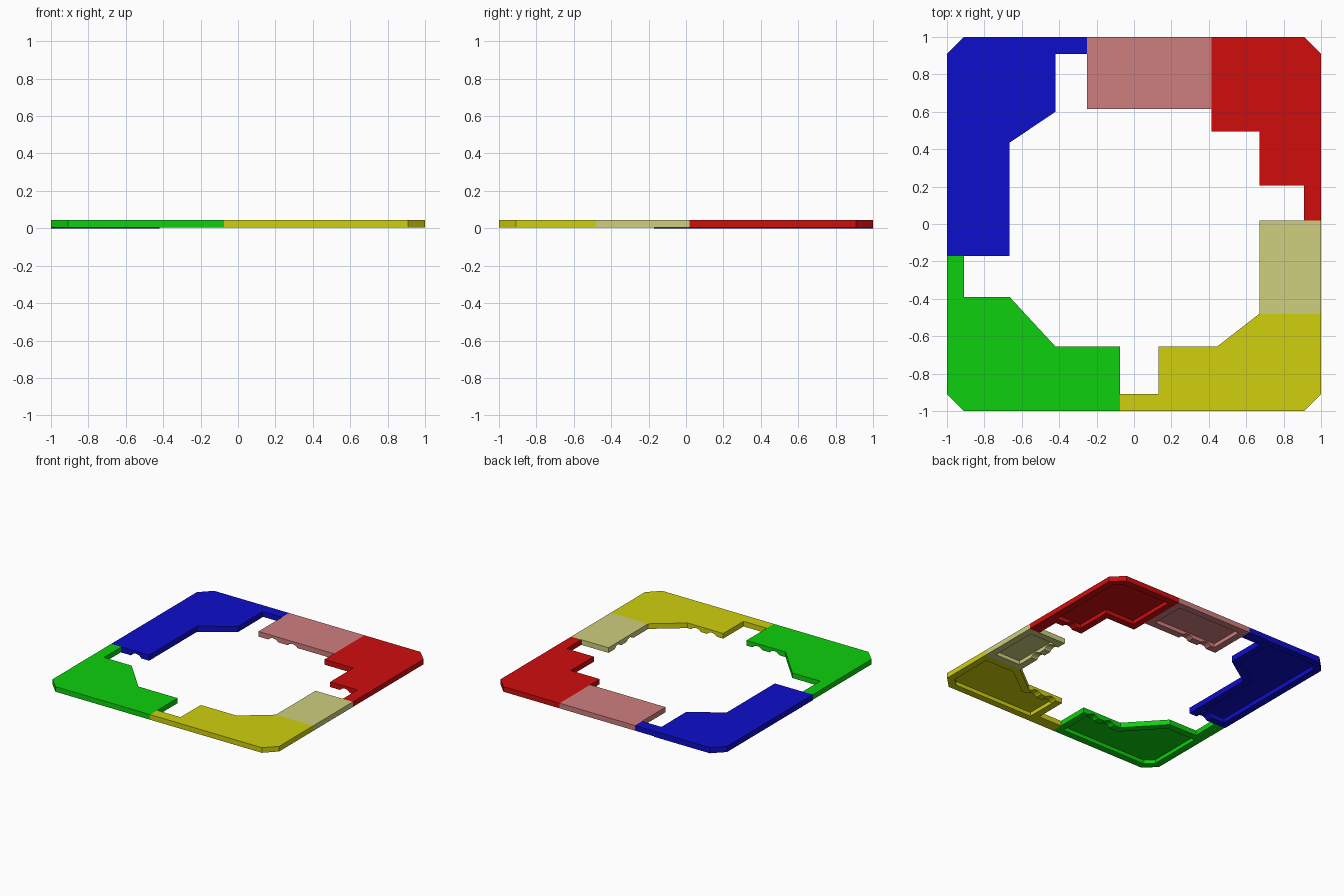
import bpy, bmesh, math
from mathutils import Vector

cube = bpy.data.objects.get("Cube")
if cube:
    bpy.data.objects.remove(cube, do_unlink=True)

TOP, CEILING, RIM = 0.045, 0.034, 0.055
BASE = 0.004


def material(name, rgb):
    m = bpy.data.materials.new(name)
    m.use_nodes = True
    m.diffuse_color = (*rgb, 1)
    m.node_tree.nodes["Principled BSDF"].inputs["Base Color"].default_value = (*rgb, 1)
    return m


blue = material("blue", (0.004, 0.004, 0.6))
green = material("green", (0.004, 0.63, 0.004))
red = material("red", (0.63, 0.004, 0.004))
yellow = material("yellow", (0.63, 0.63, 0.004))
pale_red = material("pale red", (0.62, 0.21, 0.21))
pale_yellow = material("pale yellow", (0.62, 0.62, 0.21))


def finish(name, bm, mat):
    bmesh.ops.recalc_face_normals(bm, faces=bm.faces)
    mesh = bpy.data.meshes.new(name)
    bm.to_mesh(mesh)
    bm.free()
    obj = bpy.data.objects.new(name, mesh)
    bpy.context.collection.objects.link(obj)
    if mat:
        mesh.materials.append(mat)
    return obj


def slab(name, outline, mat, base=BASE, hollow=True):
    """Extruded outline (counterclockwise), optionally hollowed from below."""
    bm = bmesh.new()
    low = [bm.verts.new((x, y, base)) for x, y in outline]
    high = [bm.verts.new((x, y, TOP)) for x, y in outline]
    n = len(low)
    bottom = bm.faces.new(low[::-1])
    bm.faces.new(high)
    for i in range(n):
        j = (i + 1) % n
        bm.faces.new((low[i], low[j], high[j], high[i]))
    if hollow:
        bm.normal_update()
        bmesh.ops.inset_region(bm, faces=[bottom], thickness=RIM, use_even_offset=True)
        # a second ring rises straight up to form the inner wall
        ext = bmesh.ops.extrude_face_region(bm, geom=[bottom])
        for v in ext["geom"]:
            if isinstance(v, bmesh.types.BMVert):
                v.co.z = CEILING
        if bottom.is_valid:
            bmesh.ops.delete(bm, geom=[bottom], context='FACES_ONLY')
    return finish(name, bm, mat)


def box_outline(x0, x1, y0, y1):
    return [(x0, y0), (x1, y0), (x1, y1), (x0, y1)]


def finger_notches(obj, spots, axis):
    """Shallow rounded arches through the lower edge of the inner rim."""
    for x, y in spots:
        bm = bmesh.new()
        bmesh.ops.create_cone(bm, cap_ends=True, segments=20, radius1=0.055,
                              radius2=0.055, depth=0.14)
        direction = Vector((1, 0, 0)) if axis == 'X' else Vector((0, 1, 0))
        turn = Vector((0, 0, 1)).rotation_difference(direction).to_matrix()
        bmesh.ops.rotate(bm, verts=bm.verts, matrix=turn)
        bmesh.ops.translate(bm, verts=bm.verts, vec=(x, y, -0.03))
        cutter = finish("notch_cutter", bm, None)
        cutter.hide_render = True
        cut = obj.modifiers.new("notch", 'BOOLEAN')
        cut.operation, cut.solver, cut.object = 'DIFFERENCE', 'EXACT', cutter
        bpy.context.view_layer.objects.active = obj
        bpy.ops.object.modifier_apply(modifier=cut.name)
        bpy.data.objects.remove(cutter, do_unlink=True)


# Blue corner
blue_corner = slab("blue_corner", [
    (-1, -.17), (-.665, -.17), (-.665, .435), (-.42, .6), (-.42, 1),
    (-.91, 1), (-1, .91)], blue, base=0)
slab("blue_connector", box_outline(-.42, -.25, .91, 1), blue, hollow=False)
finger_notches(blue_corner, [(-.78, -.17)], 'Y')

# Green corner
green_corner = slab("green_corner", [
    (-1, -.91), (-.91, -1), (-.075, -1), (-.075, -.655), (-.42, -.655),
    (-.665, -.39), (-1, -.39)], green)
slab("green_connector", box_outline(-1, -.91, -.39, -.17), green, hollow=False)
finger_notches(green_corner, [(-.17, -.655), (-.32, -.655)], 'Y')

# Yellow corner and its pale extension
yellow_corner = slab("yellow_corner", [
    (.13, -1), (.91, -1), (1, -.91), (1, -.48), (.67, -.48),
    (.445, -.655), (.13, -.655)], yellow)
slab("yellow_connector", box_outline(-.075, .13, -1, -.91), yellow, hollow=False)
finger_notches(yellow_corner, [(.23, -.655), (.37, -.655)], 'Y')
pale_yellow_arm = slab("pale_yellow_arm", box_outline(.67, 1, -.48, .02), pale_yellow)
finger_notches(pale_yellow_arm, [(.67, -.1), (.67, -.25)], 'X')

# Red corner and its pale extension
red_corner = slab("red_corner", [
    (.415, .495), (.67, .495), (.67, .205), (1, .205), (1, .91),
    (.91, 1), (.415, 1)], red)
slab("red_connector", box_outline(.91, 1, .02, .205), red, hollow=False)
finger_notches(red_corner, [(.8, .205)], 'Y')
pale_red_arm = slab("pale_red_arm", box_outline(-.25, .415, .615, 1), pale_red)
finger_notches(pale_red_arm, [(-.12, .615), (.05, .615)], 'Y')
